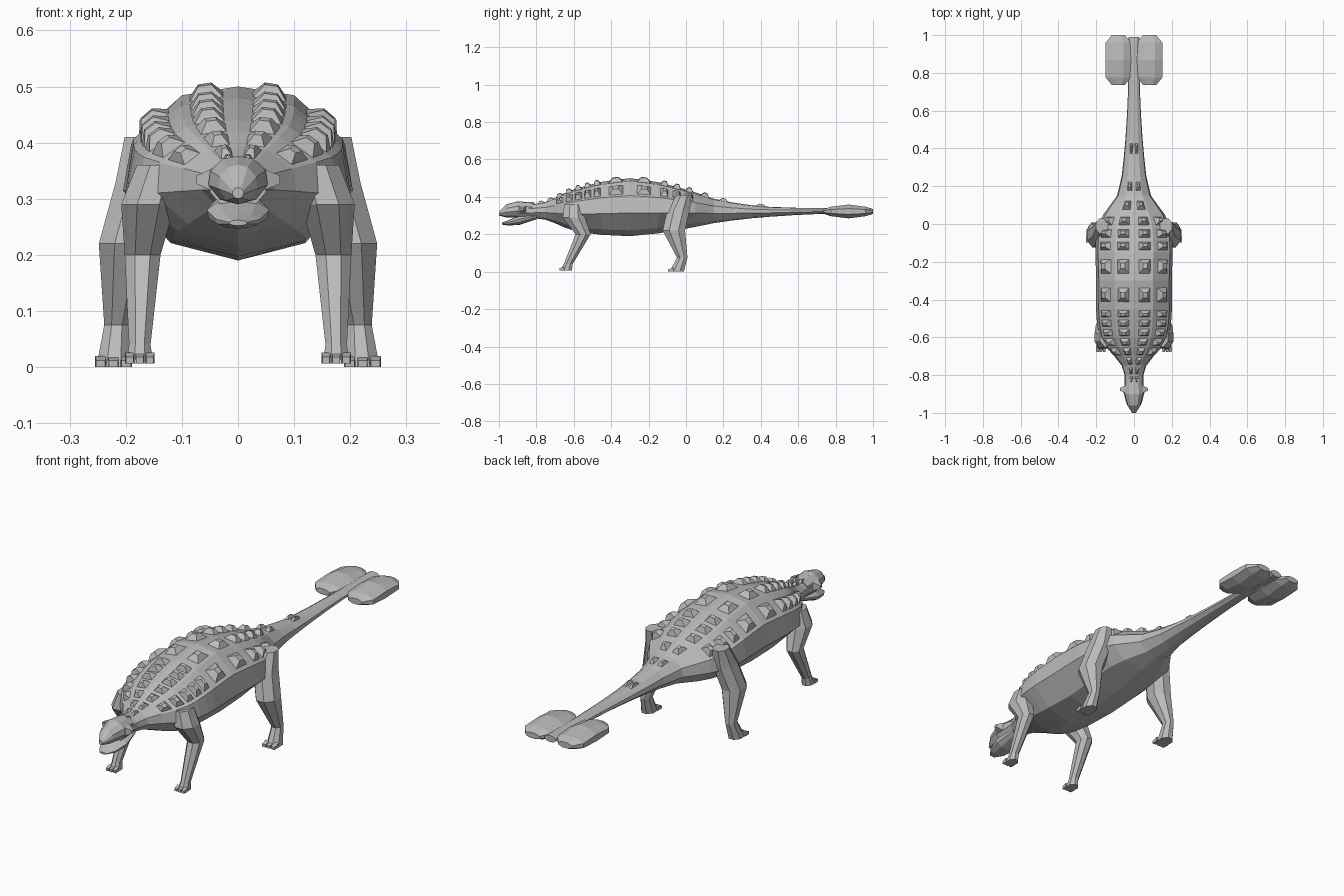
import bpy, bmesh, math
from mathutils import Vector

cube = bpy.data.objects.get("Cube")
if cube:
    bpy.data.objects.remove(cube, do_unlink=True)

hide = bpy.data.materials.new("grey_hide")
hide.use_nodes = True
hide.diffuse_color = (0.5, 0.5, 0.5, 1)
shader = hide.node_tree.nodes["Principled BSDF"]
shader.inputs["Base Color"].default_value = hide.diffuse_color


def finish(name, bm, mirror=False):
    """Turn a bmesh into a named, flat-shaded object."""
    bmesh.ops.recalc_face_normals(bm, faces=bm.faces)
    mesh = bpy.data.meshes.new(name)
    bm.to_mesh(mesh)
    bm.free()
    mesh.materials.append(hide)
    part = bpy.data.objects.new(name, mesh)
    bpy.context.collection.objects.link(part)
    if mirror:
        part.modifiers.new("Mirror", 'MIRROR').use_mirror_merge = False


def add_loft(bm, rings):
    """Skin closed rings of equal length and cap both ends."""
    loops = [[bm.verts.new(point) for point in ring] for ring in rings]
    count = len(loops[0])
    for near, far in zip(loops, loops[1:]):
        for i in range(count):
            j = (i + 1) % count
            bm.faces.new((near[i], near[j], far[j], far[i]))
    bm.faces.new(loops[0])
    bm.faces.new(loops[-1])


def loft(name, rings, mirror=False):
    bm = bmesh.new()
    add_loft(bm, rings)
    finish(name, bm, mirror)


# Half outline shared by torso and head: fractions across and up
OUTLINE = ((0, 1), (0.5, 0.95), (0.93, 0.7), (1, 0.4), (0.6, 0.1), (0, 0))


def section(y, width, low, high):
    half = [Vector((across * width, y, low + up * (high - low)))
            for across, up in OUTLINE]
    other = [Vector((-point.x, point.y, point.z)) for point in half[-2:0:-1]]
    return half + other


def octagon(centre, side, up):
    """Flat-sided octagon that touches centre +/- side and centre +/- up."""
    angles = [math.radians(45 * (i + 0.5)) for i in range(8)]
    reach = 1 / math.cos(angles[0])
    return [centre + (side * math.cos(a) + up * math.sin(a)) * reach
            for a in angles]


def square(centre, side, up):
    return [centre - side - up, centre + side - up,
            centre + side + up, centre - side + up]


# Body key sections: y, half width, underside, back
KEYS = [Vector(key) for key in (
    (-0.9, 0.05, 0.28, 0.36),
    (-0.76, 0.06, 0.28, 0.37),
    (-0.6, 0.18, 0.22, 0.44),
    (-0.3, 0.2, 0.19, 0.5),
    (0, 0.19, 0.23, 0.44),
    (0.15, 0.09, 0.26, 0.39),
    (0.4, 0.05, 0.29, 0.35),
    (0.75, 0.03, 0.31, 0.34),
    (1, 0.03, 0.31, 0.34))]


def slope(i):
    before, after = KEYS[max(i - 1, 0)], KEYS[min(i + 1, len(KEYS) - 1)]
    return (after - before) / (after[0] - before[0])


def body_section(y):
    """Smoothly interpolate the key sections."""
    i = max(k for k in range(len(KEYS) - 1) if KEYS[k][0] <= y + 0.001)
    start, end = KEYS[i], KEYS[i + 1]
    gap = end[0] - start[0]
    t = (y - start[0]) / gap
    blend = t * t * (3 - 2 * t)
    bend = slope(i) * (1 - t) - slope(i + 1) * t
    shape = start.lerp(end, blend) + bend * (gap * t * (1 - t))
    return section(y, *shape[1:])


# Back zones: start, end, rows, share of each row covered by plates
ZONES = ((-0.9, -0.45, 9, 0.8), (-0.45, -0.15, 2, 0.55), (-0.15, 0.05, 3, 0.7),
         (0.05, 0.25, 2, 0.5), (0.25, 0.35, 1, 0), (0.35, 0.45, 1, 0.6),
         (0.45, 0.99, 4, 0))
rings, covers = [], []
for start, end, rows, cover in ZONES:
    for row in range(rows):
        rings.append(body_section(start + (end - start) * row / rows))
        covers.append(cover)
rings.append(body_section(ZONES[-1][1]))
loft("body_and_tail", rings)

# Armour plates: truncated pyramids seated in the back panels
bm = bmesh.new()
for near, far, cover in zip(rings, rings[1:], covers):
    y, width = near[0].y, near[3].x
    on_flank = -0.72 < y < 0.04
    for strip in range(1 + on_flank if cover else 0):
        p, q, r, s = near[strip], near[strip + 1], far[strip + 1], far[strip]
        out = (q - p).cross(s - p).normalized()
        if out.z < 0:
            out.negate()
        base = []
        for corner in square(Vector((0.56, 0.5)), Vector((0.33, 0)),
                             Vector((0, cover / 2))):
            u, v = corner
            base.append(p.lerp(q, u).lerp(s.lerp(r, u), v))
        middle = sum(base, Vector()) / len(base)
        lift = out * (0.01 + 0.06 * width)
        top = [middle.lerp(corner, 0.35) + lift for corner in base]
        add_loft(bm, [[corner - lift * 0.2 for corner in base], top])
finish("armour_plates", bm, True)

# Head: beaked skull, and a lower jaw using the same outline upside down
loft("skull", [section(*s) for s in (
    (-1, 0.01, 0.3, 0.32),
    (-0.96, 0.035, 0.29, 0.36),
    (-0.9, 0.053, 0.29, 0.376),
    (-0.82, 0.045, 0.29, 0.37))])
loft("lower_jaw", [section(*s) for s in (
    (-0.985, 0.016, 0.262, 0.252),
    (-0.95, 0.04, 0.275, 0.247),
    (-0.89, 0.056, 0.3, 0.25),
    (-0.8, 0.04, 0.31, 0.28))])

# Cheek horns: blunt sideways spikes behind the eyes
bm = bmesh.new()
along, up, outward = Vector((0, 0.02, 0)), Vector((0, 0, 0.02)), Vector((0.03, 0, 0))
root = Vector((0.045, -0.875, 0.334))
add_loft(bm, [square(root, along, up),
              square(root + outward, along * 0.35, up * 0.35)])
finish("cheek_horns", bm, True)

# Legs from shoulder or hip to sole: centre x, y, z and radius
LEGS = {
    "front": ((0.14, -0.6, 0.36, 0.05), (0.16, -0.6, 0.29, 0.06),
              (0.17, -0.55, 0.2, 0.04), (0.175, -0.63, 0.04, 0.024),
              (0.175, -0.64, 0.006, 0.03)),
    "hind": ((0.17, -0.01, 0.41, 0.04), (0.17, -0.04, 0.33, 0.06),
             (0.2, -0.065, 0.22, 0.06), (0.216, -0.02, 0.075, 0.028),
             (0.222, -0.05, 0, 0.038)),
}
for name, stack in LEGS.items():
    loft(name + "_leg", [
        octagon(Vector((x, y, z)), Vector((0.8 * r, 0, 0)), Vector((0, r, 0)))
        for x, y, z, r in stack], True)

    # Three toes across the front of the foot
    x, y, z, r = stack[-1]
    bm = bmesh.new()
    for k in (-1, 0, 1):
        tip = Vector((x + k * r * 0.6, y - r * 1.25, z + 0.006))
        heel = tip + Vector((0, r * 0.8, 0.004))
        side = Vector((r * 0.27, 0, 0))
        add_loft(bm, [
            square(tip, side * 0.8, Vector((0, 0, tip.z - z))),
            square(heel, side, Vector((0, 0, heel.z - z)))])
    finish(name + "_toes", bm, True)

# Tail club: two faceted lobes that thin out towards both ends
lobe = []
for t in (-1, -0.7, 0, 0.7, 1):
    half_width = 0.035 if abs(t) == 1 else 0.067
    half_height = 0.037 * (1 - 0.65 * t * t)
    lobe.append(octagon(Vector((0.083, 0.868 + 0.132 * t, 0.322)),
                        Vector((half_width, 0, 0)),
                        Vector((0, 0, half_height))))
loft("tail_club_lobe", lobe, True)
